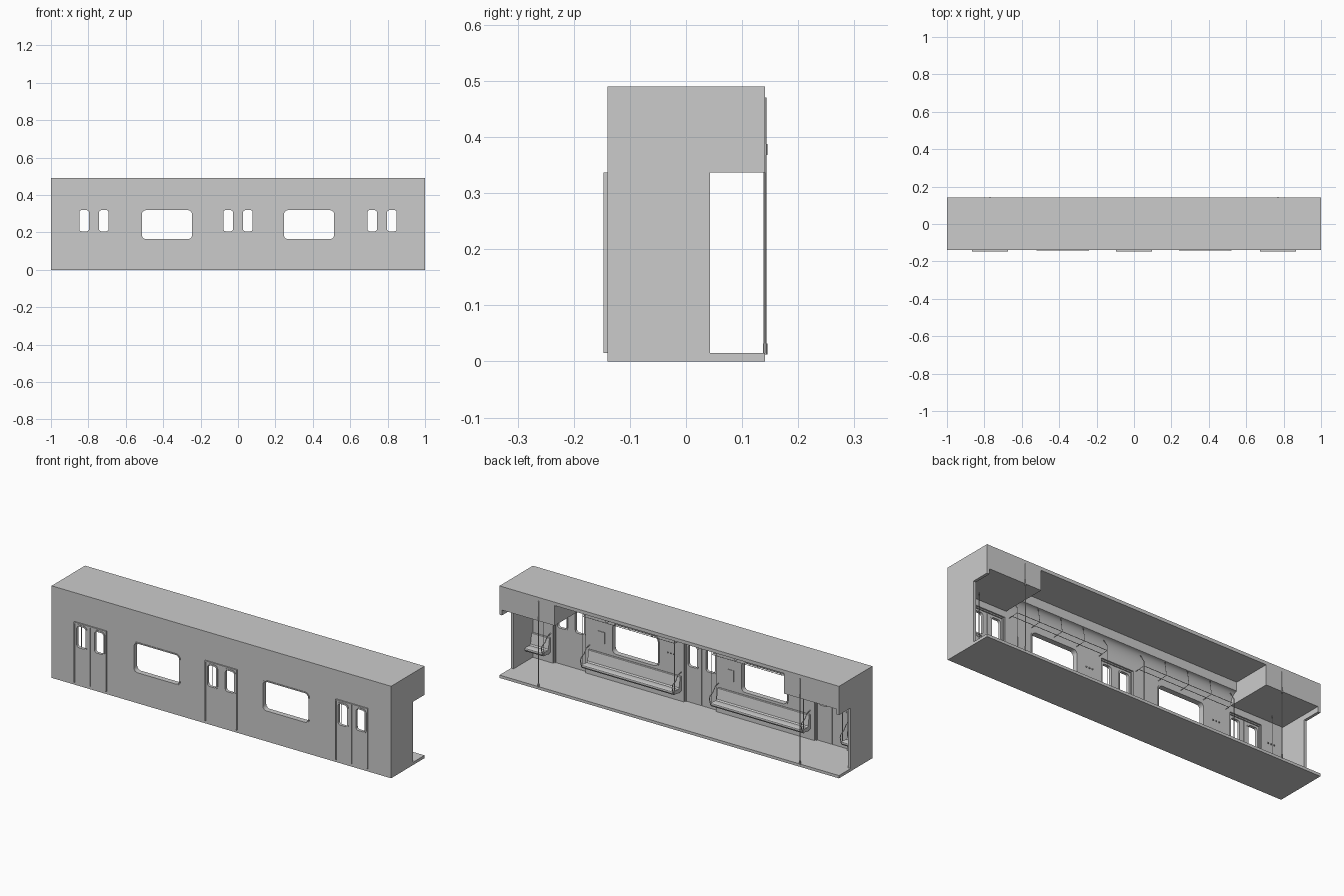
import bpy, bmesh, math
from mathutils import Matrix

if "Cube" in bpy.data.objects:
    bpy.data.objects.remove(bpy.data.objects["Cube"])

AXES = {'Y': Matrix(((1, 0, 0, 0), (0, 0, -1, 0), (0, 1, 0, 0), (0, 0, 0, 1))),
        'X': Matrix(((0, 0, 1, 0), (1, 0, 0, 0), (0, 1, 0, 0), (0, 0, 0, 1)))}


def to_mesh(ob, smooth=False):
    bpy.ops.object.select_all(action='DESELECT')
    bpy.context.view_layer.objects.active = ob
    ob.select_set(True)
    bpy.ops.object.convert(target='MESH')
    ob = bpy.context.object
    bm = bmesh.new()
    bm.from_mesh(ob.data)
    bmesh.ops.remove_doubles(bm, verts=bm.verts, dist=1e-5)
    bmesh.ops.recalc_face_normals(bm, faces=bm.faces)
    for f in bm.faces:
        f.smooth = False
    bm.to_mesh(ob.data)
    bm.free()
    if smooth:
        bpy.ops.object.shade_smooth_by_angle(angle=math.radians(35))
    return ob


def extrude(name, loops, a, b, axis='Y', smooth=False):
    """Fill 2D loops (outline, then holes) and extrude from a to b along the axis."""
    cu = bpy.data.curves.new(name, 'CURVE')
    cu.dimensions = '2D'
    cu.fill_mode = 'BOTH'
    cu.extrude = abs(b - a) / 2
    for pts in loops:
        sp = cu.splines.new('POLY')
        sp.points.add(len(pts) - 1)
        for p, (u, v) in zip(sp.points, pts):
            p.co = (u, v, 0, 1)
        sp.use_cyclic_u = True
    ob = bpy.data.objects.new(name, cu)
    bpy.context.collection.objects.link(ob)
    m = (a + b) / 2
    ob.matrix_world = Matrix.Translation((m, 0, 0) if axis == 'X' else (0, m, 0)) @ AXES[axis]
    return to_mesh(ob, smooth)


def tube(name, pts, r):
    cu = bpy.data.curves.new(name, 'CURVE')
    cu.dimensions = '3D'
    cu.bevel_depth = r
    cu.bevel_resolution = 2
    cu.use_fill_caps = True
    sp = cu.splines.new('POLY')
    sp.points.add(len(pts) - 1)
    for p, co in zip(sp.points, pts):
        p.co = (*co, 1)
    ob = bpy.data.objects.new(name, cu)
    bpy.context.collection.objects.link(ob)
    return to_mesh(ob, True)


def box(name, x0, x1, y0, y1, z0, z1):
    bpy.ops.mesh.primitive_cube_add(size=1, location=((x0 + x1) / 2, (y0 + y1) / 2, (z0 + z1) / 2))
    ob = bpy.context.object
    ob.name = name
    ob.scale = (x1 - x0, y1 - y0, z1 - z0)
    return ob


def rect(x0, x1, z0, z1, r=0.0, n=5):
    if r == 0:
        return [(x0, z0), (x1, z0), (x1, z1), (x0, z1)]
    out = []
    corners = [(x1 - r, z1 - r), (x0 + r, z1 - r), (x0 + r, z0 + r), (x1 - r, z0 + r)]
    for k, (cx, cz) in enumerate(corners):
        for i in range(n + 1):
            t = math.pi / 2 * (k + i / n)
            out.append((cx + r * math.cos(t), cz + r * math.sin(t)))
    return out


DOORS = (-0.77, 0.0, 0.77)
WINDOWS = (-0.38, 0.38)
FLOOR, DOOR_TOP, WALL_IN = 0.015, 0.337, -0.118

# Floor and roof
box('floor', -1, 1, -0.14, 0.141, 0, FLOOR)
box('roof', -1, 1, -0.14, 0.141, 0.472, 0.49)

# Side wall with door notches and window holes
outline = [(-1, FLOOR)]
for c in DOORS:
    outline += [(c - 0.095, FLOOR), (c - 0.095, DOOR_TOP), (c + 0.095, DOOR_TOP), (c + 0.095, FLOOR)]
outline += [(1, FLOOR), (1, 0.472), (-1, 0.472)]
extrude('side_wall', [outline] + [rect(c - 0.138, c + 0.138, 0.16, 0.323, 0.025) for c in WINDOWS],
        -0.14, WALL_IN)

# Large window rims
for c in WINDOWS:
    extrude('window_rim', [rect(c - 0.14, c + 0.14, 0.158, 0.325, 0.027),
                           rect(c - 0.134, c + 0.134, 0.164, 0.319, 0.022)], -0.143, -0.114, smooth=True)

# Double doors: frame, leaves and window gaskets
for c in DOORS:
    a, b = 0.095, 0.089
    extrude('door_frame', [[(c - a, FLOOR), (c - b, FLOOR), (c - b, DOOR_TOP - 0.006), (c + b, DOOR_TOP - 0.006),
                            (c + b, FLOOR), (c + a, FLOOR), (c + a, DOOR_TOP), (c - a, DOOR_TOP)]],
            -0.147, -0.126)
    for s in (-1, 1):
        m = c + s * 0.0525
        x0, x1 = sorted((c + s * 0.001, c + s * b))
        extrude('door_leaf', [rect(x0, x1, FLOOR, DOOR_TOP - 0.006),
                              rect(m - 0.029, m + 0.029, 0.203, 0.322, 0.015)], -0.143, -0.132)
        extrude('door_window_gasket', [rect(m - 0.034, m + 0.034, 0.198, 0.327, 0.02),
                                       rect(m - 0.026, m + 0.026, 0.206, 0.319, 0.013)],
                -0.1455, -0.130, smooth=True)

# End walls with a gangway opening
end = [(WALL_IN, FLOOR), (0.043, FLOOR), (0.043, DOOR_TOP), (0.141, DOOR_TOP), (0.141, 0.472), (WALL_IN, 0.472)]
for s in (-1, 1):
    extrude('end_wall', [end], s * 0.985, s * 1.0, 'X')
    # Lowered ceiling above the end doors
    x0, x1 = sorted((s * 0.675, s * 0.985))
    box('end_ceiling', x0, x1, -0.11, 0.141, 0.365, 0.472)

# Curved cove between wall and raised ceiling
arc = [(-0.07 - 0.048 * math.cos(t), 0.338 + 0.087 * math.sin(t))
       for t in [math.pi / 2 * i / 12 for i in range(13)]]
extrude('ceiling_cove', [arc + [(-0.07, 0.472), (WALL_IN, 0.472)]], -0.985, 0.985, 'X', True)

# Seats: moulded profile swept along the wall
seat = [(WALL_IN, 0.148), (-0.112, 0.15), (-0.108, 0.147), (-0.099, 0.093), (-0.093, 0.087), (-0.058, 0.091),
        (-0.051, 0.088), (-0.049, 0.081), (-0.053, 0.073), (-0.1, 0.066), (WALL_IN, 0.07)]
for x0, x1 in ((0.11, 0.65), (-0.65, -0.11), (0.88, 0.985), (-0.985, -0.88)):
    extrude('seat_bench', [seat], x0, x1, 'X', True)

# Seat-end stanchions with armrest loops
for x in (-0.88, -0.65, -0.11, 0.11, 0.65, 0.88):
    tube('stanchion', [(x, -0.06, 0.07), (x, -0.06, 0.37), (x, -0.085, 0.41)], 0.002)
    tube('armrest', [(x, WALL_IN, 0.17), (x, -0.09, 0.165), (x, -0.07, 0.14), (x, -0.045, 0.13),
                     (x, -0.04, 0.115), (x, -0.05, 0.08)], 0.0022)

# Overhead rails and hangers above the benches
for c in WINDOWS:
    for y, z in ((-0.06, 0.345), (-0.095, 0.341)):
        tube('overhead_rail', [(c - 0.27, y, z), (c + 0.27, y, z)], 0.0015)
    for dx in (-0.135, 0, 0.135):
        tube('rail_hanger', [(c + dx, -0.06, 0.345), (c + dx, -0.072, 0.43)], 0.0012)
    for dx in (-0.27, -0.135, 0, 0.135, 0.27):
        tube('rack_bracket', [(c + dx, WALL_IN, 0.341), (c + dx, -0.06, 0.345)], 0.0012)

# Notice frames and coat hooks on the inner wall
for c in WINDOWS:
    box('notice_frame', c + 0.18, c + 0.22, WALL_IN, -0.115, 0.2, 0.26)
for c in (-0.59, 0.17, -0.92, 0.92):
    for i in (-1, 0, 1):
        x = c + i * 0.018
        box('coat_hook', x - 0.003, x + 0.003, WALL_IN, -0.112, 0.252, 0.257)

# Floor-to-ceiling poles on the open side, with collars
for x in (-0.77, 0.77):
    tube('grab_pole', [(x, 0.141, 0.012), (x, 0.141, 0.47)], 0.0028)
    for z in (0.012, 0.368):
        tube('pole_collar', [(x, 0.141, z), (x, 0.141, z + 0.02)], 0.004)
